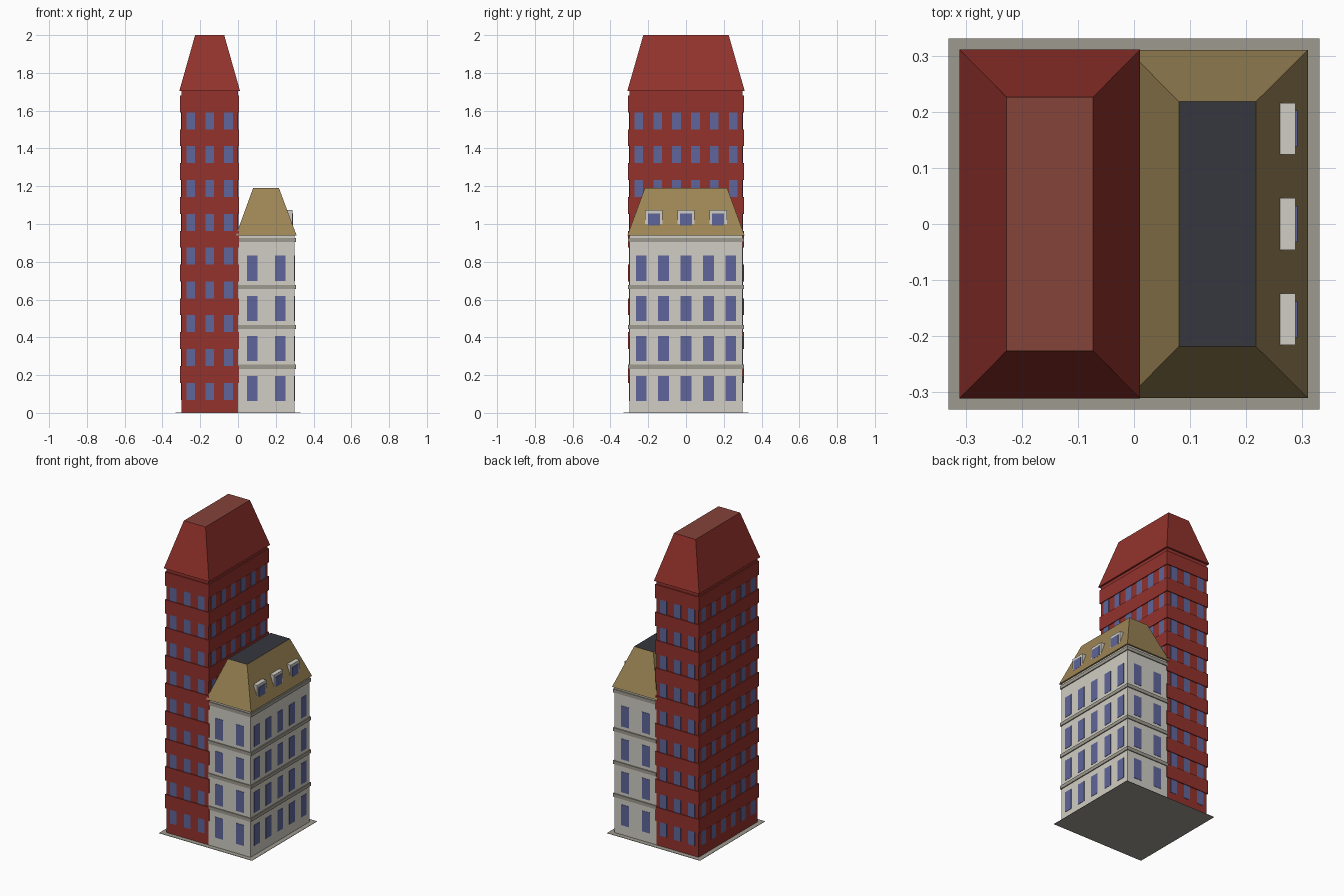
import bpy, bmesh

if "Cube" in bpy.data.objects:
    bpy.data.objects.remove(bpy.data.objects["Cube"])


def material(name, rgb):
    m = bpy.data.materials.new(name)
    lin = [((c / 255 + 0.055) / 1.055) ** 2.4 for c in rgb]
    m.diffuse_color = (*lin, 1)
    m.use_nodes = True
    m.node_tree.nodes["Principled BSDF"].inputs["Base Color"].default_value = m.diffuse_color
    return m


RED = material("brick_red", (147, 50, 44))
RED_TOP = material("red_roof_deck", (132, 67, 57))
WHITE = material("pale_plaster", (208, 205, 195))
STONE = material("grey_stone", (158, 154, 143))
TAN = material("tan_roof", (157, 134, 86))
SLATE = material("dark_roof_deck", (54, 54, 62))
GLASS = material("blue_glass", (95, 102, 155))


def add_box(bm, lo, hi):
    """Box between two corners."""
    x, y, z = zip(lo, hi)
    v = [bm.verts.new((x[i], y[j], z[k])) for k in (0, 1) for j in (0, 1) for i in (0, 1)]
    for f in ((0, 2, 3, 1), (4, 5, 7, 6), (0, 1, 5, 4), (1, 3, 7, 5), (3, 2, 6, 7), (2, 0, 4, 6)):
        bm.faces.new([v[i] for i in f])


def finish(name, bm, *mats):
    me = bpy.data.meshes.new(name)
    bm.to_mesh(me)
    bm.free()
    for m in mats:
        me.materials.append(m)
    ob = bpy.data.objects.new(name, me)
    bpy.context.collection.objects.link(ob)
    return ob


def boxes(name, mat, items):
    bm = bmesh.new()
    for lo, hi in items:
        add_box(bm, lo, hi)
    return finish(name, bm, mat)


def mansard(name, base, top, z0, z1, side, deck):
    """Truncated roof; base and top are (x0, x1, half depth)."""
    bm = bmesh.new()
    rings = [[bm.verts.new(p) for p in ((a, -h, z), (b, -h, z), (b, h, z), (a, h, z))]
             for (a, b, h), z in ((base, z0), (top, z1))]
    lo, hi = rings
    bm.faces.new(lo[::-1])
    for i in range(4):
        j = (i + 1) % 4
        bm.faces.new((lo[i], lo[j], hi[j], hi[i]))
    bm.faces.new(hi).material_index = 1
    return finish(name, bm, side, deck)


T = 0.002   # glass plate thickness
D = 0.30    # half depth of both buildings


def end_panes(xs, w, z0, z1):
    """Panes on the front and back walls."""
    return [((x - w / 2, s * D - T, z0), (x + w / 2, s * D + T, z1)) for x in xs for s in (-1, 1)]


def side_panes(x, ys, w, z0, z1):
    return [((x - T, y - w / 2, z0), (x + T, y + w / 2, z1)) for y in ys]


# Pavement slab
boxes("pavement", STONE, [((-0.331, -0.331, 0), (0.331, 0.331, 0.002))])

# Tall red tower: wall, floor bands, windows, roof
STEP, FLOORS, PANE_H = 0.179, 9, 0.09
boxes("tower_wall", RED, [((-0.30, -D, 0.001), (0, D, 1.705))])
bands, panes = [], []
for k in range(FLOORS):
    z = 0.069 + k * STEP
    top = z + PANE_H
    bands.append(((-0.306, -D - 0.006, top), (0.006, D + 0.006, min(z + STEP, 1.684))))
    panes += end_panes((-0.25, -0.15, -0.05), 0.046, z, top)
    ys = [-0.25 + 0.1 * i for i in range(6)]
    panes += side_panes(-0.30, ys, 0.046, z, top)
    if top > 0.94:      # above the neighbouring roof
        panes += side_panes(0, ys, 0.046, z, top)
boxes("tower_bands", RED, bands)
boxes("tower_windows", GLASS, panes)
mansard("tower_roof", (-0.311, 0.011, 0.311), (-0.227, -0.073, 0.226), 1.703, 2.0, RED, RED_TOP)

# Lower pale house: wall, cornices, windows, roof
boxes("house_wall", WHITE, [((0, -D, 0.001), (0.30, D, 0.942))])
boxes("house_cornices", STONE,
      [((0, -D - 0.006, z), (0.306, D + 0.006, z + 0.022)) for z in (0.233, 0.444, 0.656, 0.905)])
panes = []
for k in range(4):
    z = 0.063 + k * 0.212
    panes += end_panes((0.075, 0.224), 0.057, z, z + 0.133)
    panes += side_panes(0.30, [-0.238 + 0.119 * i for i in range(5)], 0.056, z, z + 0.133)
boxes("house_windows", GLASS, panes)
mansard("house_roof", (-0.011, 0.310, 0.310), (0.080, 0.217, 0.218), 0.94, 1.19, TAN, SLATE)

# Dormers on the right roof slope
DORMERS = (-0.17, 0.0, 0.17)
boxes("dormers", WHITE, [((0.24, y - 0.046, 0.997), (0.288, y + 0.046, 1.073)) for y in DORMERS])
boxes("dormer_windows", GLASS,
      [((0.28, y - 0.032, 0.992), (0.291, y + 0.032, 1.055)) for y in DORMERS])
